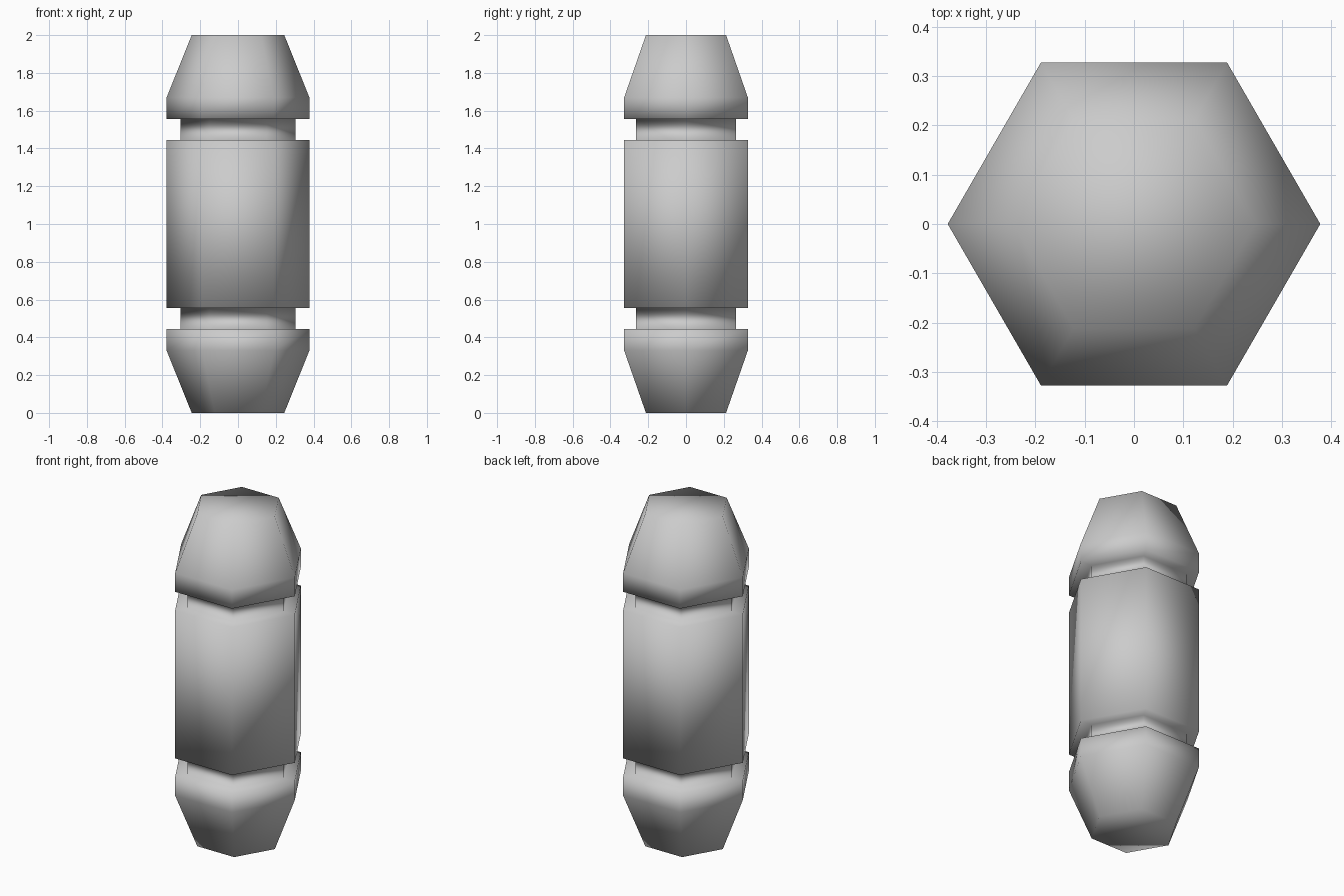
import bpy, bmesh, math

if "Cube" in bpy.data.objects:
    bpy.data.objects.remove(bpy.data.objects["Cube"])

SIDES = 6
R_END, R_BODY, R_GROOVE = 0.245, 0.378, 0.305

# Lower half of the profile (radius, height), mirrored about z = 1
half = [(R_END, 0.0), (R_BODY, 0.33), (R_BODY, 0.443),
        (R_GROOVE, 0.443), (R_GROOVE, 0.555), (R_BODY, 0.555)]
profile = half + [(r, 2.0 - z) for r, z in reversed(half)]

bm = bmesh.new()

# Hexagonal rings with corners on the x axis
rings = []
for r, z in profile:
    rings.append([bm.verts.new((r * math.cos(math.tau * i / SIDES),
                                r * math.sin(math.tau * i / SIDES), z))
                  for i in range(SIDES)])

# Side walls
for low, high in zip(rings, rings[1:]):
    for i in range(SIDES):
        j = (i + 1) % SIDES
        bm.faces.new((low[i], low[j], high[j], high[i]))

# End caps
bm.faces.new(rings[0][::-1])
bm.faces.new(rings[-1])
bmesh.ops.recalc_face_normals(bm, faces=bm.faces[:])

# Soft shading over the whole low-poly body
for f in bm.faces:
    f.smooth = True

mesh = bpy.data.meshes.new("grooved_hex_capsule")
bm.to_mesh(mesh)
bm.free()
obj = bpy.data.objects.new("grooved_hex_capsule", mesh)
bpy.context.collection.objects.link(obj)
